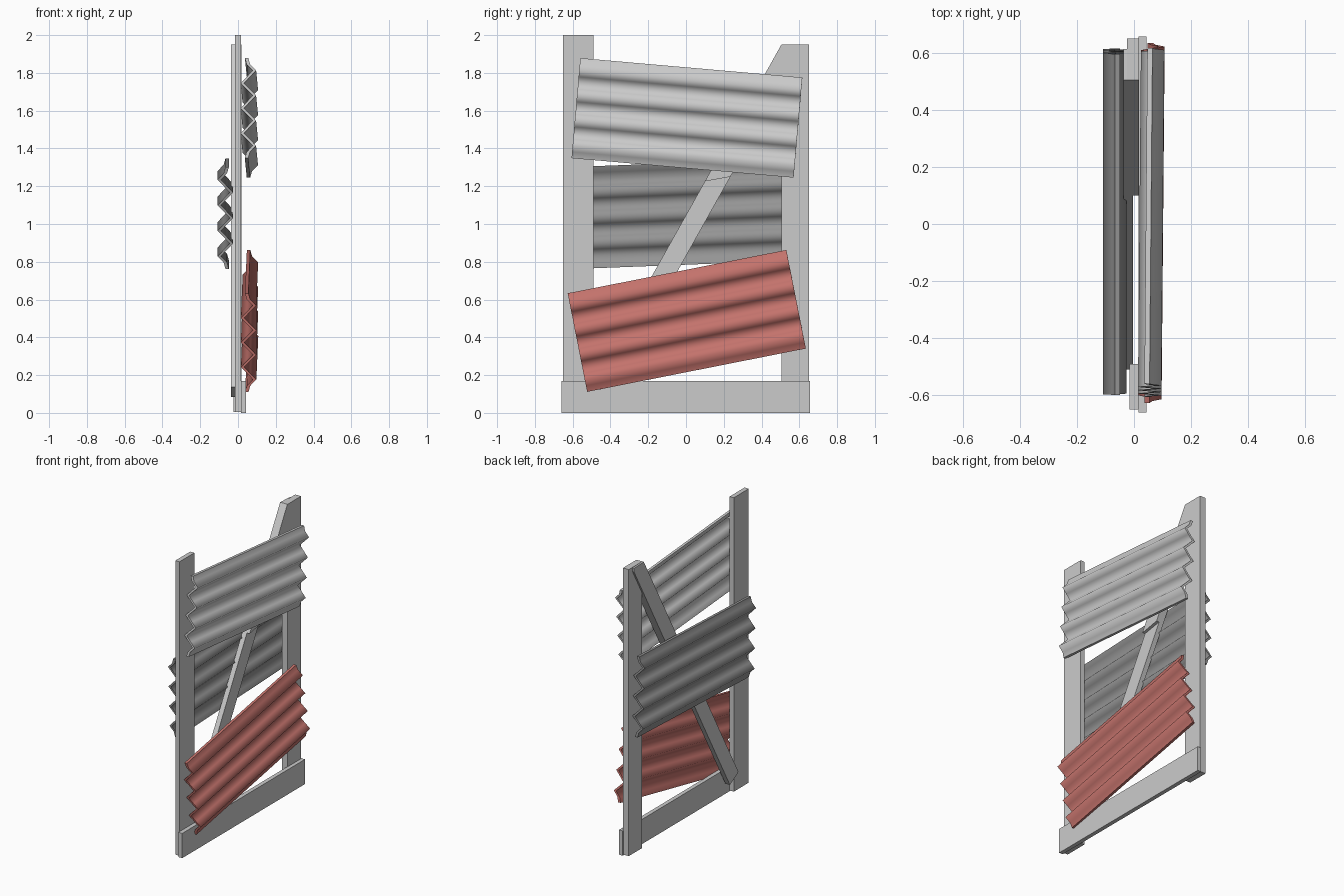
import bpy, bmesh
from math import radians

if "Cube" in bpy.data.objects:
    bpy.data.objects.remove(bpy.data.objects["Cube"])


def finish(name, bm, color=None):
    bmesh.ops.recalc_face_normals(bm, faces=bm.faces[:])
    me = bpy.data.meshes.new(name)
    bm.to_mesh(me)
    bm.free()
    ob = bpy.data.objects.new(name, me)
    bpy.context.collection.objects.link(ob)
    if color:
        mat = bpy.data.materials.new(name + "_paint")
        mat.diffuse_color = color
        mat.use_nodes = True
        mat.node_tree.nodes["Principled BSDF"].inputs["Base Color"].default_value = mat.diffuse_color
        me.materials.append(mat)
    return ob


def plank(name, outline, x0, x1):
    """Flat board: outline in (y, z), thickness from x0 to x1."""
    bm = bmesh.new()
    f = bm.faces.new([bm.verts.new((x0, y, z)) for y, z in outline])
    ext = bmesh.ops.extrude_face_region(bm, geom=[f])
    for v in ext["geom"]:
        if isinstance(v, bmesh.types.BMVert):
            v.co.x = x1
    return finish(name, bm)


def rect(y0, y1, z0, z1):
    return [(y0, z0), (y1, z0), (y1, z1), (y0, z1)]


def sheet(name, loc, pitch, yaw, side=1, color=None,
          length=1.18, height=0.532, depth=0.082, thick=0.018, waves=4):
    """Corrugated sheet running along y, folds stacked in z."""
    bm = bmesh.new()
    n = waves * 4
    wave = [-0.5, 0, 0.5, 0]
    amp = depth - thick

    def row(y, off):
        pts = []
        for i in range(n + 1):
            w = -0.15 if i in (0, n) else wave[i % 4]   # blunt outer edges
            pts.append(bm.verts.new((side * w * amp + off, y,
                                     (i / n - 0.5) * height)))
        return pts

    h, t = length / 2, thick / 2
    fa, fb, ba, bb = row(-h, t), row(h, t), row(-h, -t), row(h, -t)
    rim = []
    for i in range(n):
        for a, b in ((fa, fb), (ba, bb)):
            bm.faces.new((a[i], b[i], b[i + 1], a[i + 1])).smooth = True
        for a, b in ((fa, ba), (fb, bb)):
            rim.append(bm.faces.new((a[i], b[i], b[i + 1], a[i + 1])))
    for i in (0, n):
        rim.append(bm.faces.new((fa[i], fb[i], bb[i], ba[i])))
    for f in rim:
        f.smooth = False
        for e in f.edges:
            e.smooth = False
    ob = finish(name, bm, color)
    ob.location = loc
    ob.rotation_euler = (radians(pitch), 0, radians(yaw))
    return ob


# Upright posts and bottom rail
plank("left_post", rect(-0.65, -0.49, 0.005, 2.0), -0.016, 0.015)
plank("right_post", rect(0.505, 0.65, 0.005, 1.95), -0.025, 0.018)
plank("bottom_rail", rect(-0.66, 0.657, 0, 0.168), 0.015, 0.043)

# Diagonal brace: thin lower length, thicker upper length cut flush at the top
plank("brace_lower", [(-0.51, 0.137), (-0.418, 0.084), (0.235, 1.25),
                      (0.10, 1.226)], -0.037, -0.003)
plank("brace_upper", [(0.10, 1.226), (0.235, 1.25), (0.612, 1.925),
                      (0.612, 1.945), (0.505, 1.95)], -0.037, 0.017)

# Corrugated sheets
sheet("upper_sheet", (0.06, 0.005, 1.562), -5.0, -0.5)
sheet("rear_sheet", (-0.067, 0.008, 1.055), 2.2, 0, side=-1,
      color=(0.3, 0.3, 0.3, 1), length=1.195, height=0.54)
sheet("lower_sheet", (0.061, 0.004, 0.487), 11.2, -0.5,
      color=(0.55, 0.17, 0.15, 1))
